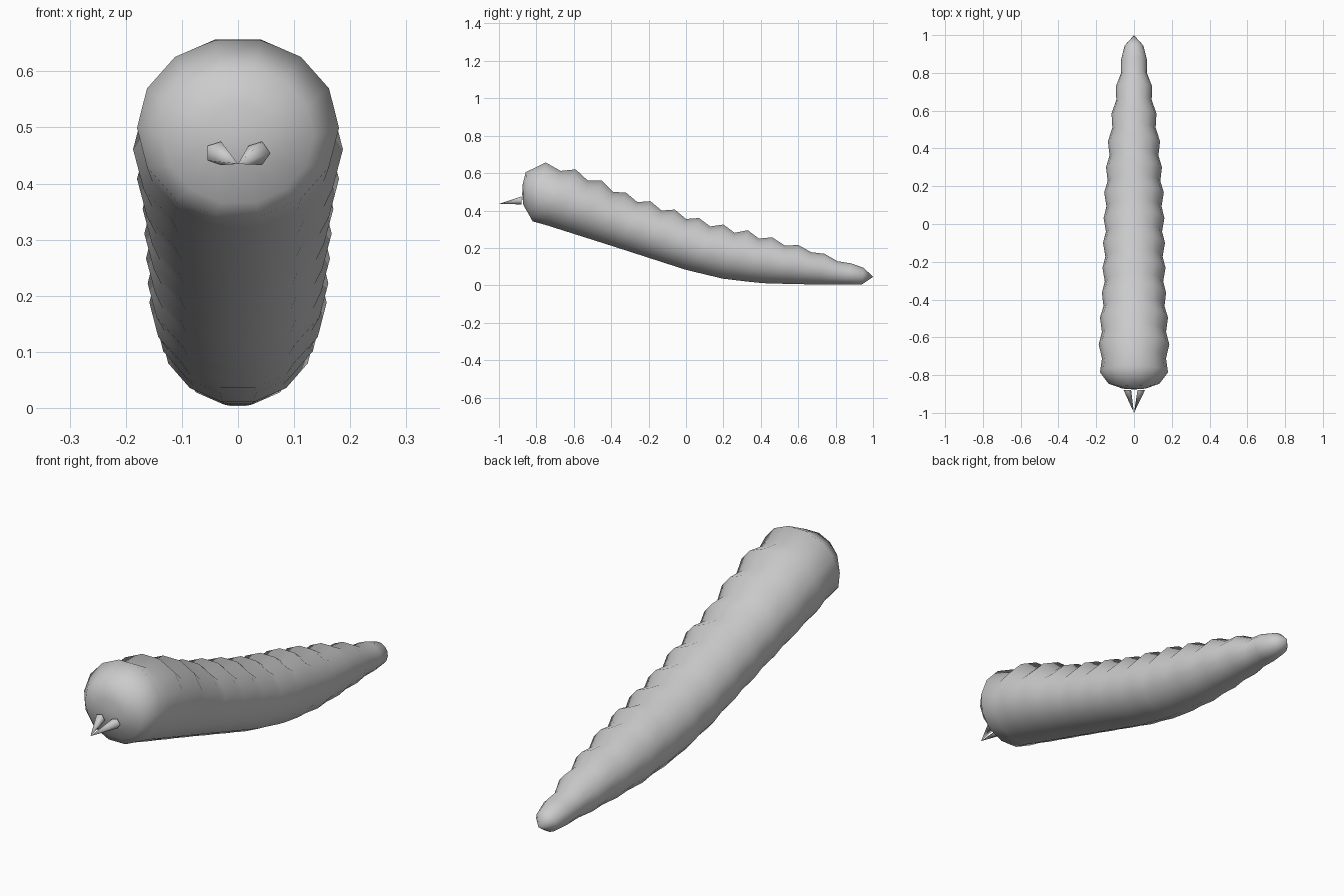
import bpy, bmesh, math
from mathutils import Vector

if "Cube" in bpy.data.objects:
    bpy.data.objects.remove(bpy.data.objects["Cube"])

SIDES = 14


def interp(table, y):
    for (a, u), (b, v) in zip(table, table[1:]):
        if y <= b:
            t = max(0.0, (y - a) / (b - a))
            return u + (v - u) * t
    return table[-1][1]


def make_object(name, bm):
    bmesh.ops.recalc_face_normals(bm, faces=bm.faces)
    mesh = bpy.data.meshes.new(name)
    bm.to_mesh(mesh)
    bm.free()
    for p in mesh.polygons:
        p.use_smooth = True
    ob = bpy.data.objects.new(name, mesh)
    bpy.context.collection.objects.link(ob)
    return ob


# Belly line, ring lean and half-width along the body
belly = [(-0.81, 0.342), (-0.4, 0.212), (0, 0.083), (0.2, 0.035), (0.4, 0.012), (0.6, 0.006), (1, 0.003)]
lean = [(-0.75, 0.07), (-0.59, 0.095), (0, 0.08), (0.33, 0.06), (0.6, 0.03), (0.95, 0.012)]
width = [(-0.75, 0.18), (-0.59, 0.187), (-0.45, 0.18), (-0.32, 0.17), (-0.06, 0.164), (0.2, 0.158),
         (0.46, 0.138), (0.6, 0.119), (0.74, 0.096), (0.88, 0.068), (0.95, 0.05)]

# Back profile: alternating ridge and groove
back = [(-0.75, 0.657), (-0.67, 0.612), (-0.59, 0.62), (-0.525, 0.56), (-0.45, 0.56), (-0.39, 0.5),
        (-0.32, 0.495), (-0.26, 0.445), (-0.19, 0.45), (-0.13, 0.4), (-0.06, 0.405), (0, 0.355),
        (0.07, 0.36), (0.13, 0.315), (0.2, 0.325), (0.26, 0.281), (0.33, 0.295), (0.39, 0.25),
        (0.46, 0.257), (0.53, 0.212), (0.6, 0.216), (0.67, 0.177), (0.74, 0.169), (0.81, 0.129),
        (0.88, 0.118), (0.95, 0.094)]

# Each ring: top point, bottom point, half-width; the head dome comes first
rings = [((-0.873, 0.54), (-0.87, 0.43), 0.06), ((-0.857, 0.605), (-0.833, 0.366), 0.135)]
for i, (y, z) in enumerate(back):
    by = y - interp(lean, y)
    w = interp(width, y) - (0.014 if i % 2 and y < 0.9 and i < len(back) - 1 else 0)
    rings.append(((y, z), (by, interp(belly, by)), w))

# Body
bm = bmesh.new()
loops = []
for top, bot, w in rings:
    t, b = Vector((0, *top)), Vector((0, *bot))
    mid, up = (t + b) / 2, (t - b) / 2 / math.cos(math.pi / SIDES)
    loops.append([bm.verts.new(mid + up * math.sin(a) + Vector((w * math.cos(a), 0, 0)))
                  for a in (2 * math.pi * k / SIDES for k in range(SIDES))])
for p, q in zip(loops, loops[1:]):
    for k in range(SIDES):
        n = (k + 1) % SIDES
        bm.faces.new((p[k], p[n], q[n], q[k]))
for loop, pole in ((loops[0], (0, -0.876, 0.487)), (loops[-1], (0, 1.0, 0.045))):
    v = bm.verts.new(pole)
    for k in range(SIDES):
        bm.faces.new((loop[k], loop[(k + 1) % SIDES], v))
make_object("segmented_body", bm)

# Fangs meeting at one tip
for name, cx in (("fang_left", -0.037), ("fang_right", 0.036)):
    bm = bmesh.new()
    tip = bm.verts.new((0, -1.0, 0.435))
    base = [bm.verts.new((cx + 0.022 * math.cos(a), -0.88, 0.454 + 0.022 * math.sin(a)))
            for a in (2 * math.pi * k / 5 for k in range(5))]
    bm.faces.new(base)
    for k in range(5):
        bm.faces.new((base[k], base[(k + 1) % 5], tip))
    ob = make_object(name, bm)
    bpy.context.view_layer.objects.active = ob
    ob.select_set(True)
    bpy.ops.object.shade_smooth_by_angle(angle=math.radians(75))
    ob.select_set(False)
